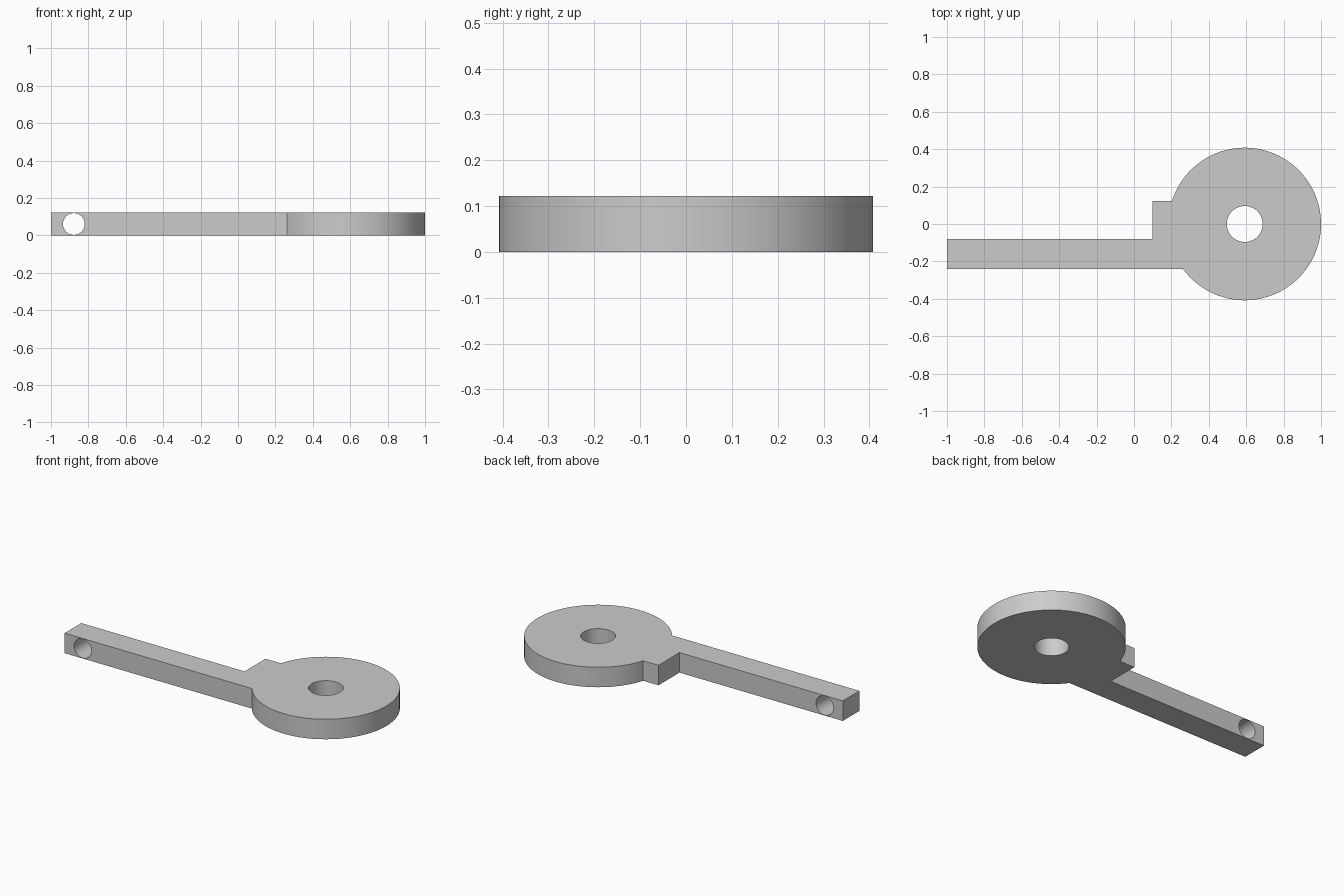
import bpy, bmesh
from math import asin, cos, sin, pi, radians
from mathutils import Vector

if "Cube" in bpy.data.objects:
    bpy.data.objects.remove(bpy.data.objects["Cube"])

HEIGHT = 0.122
CENTRE_X, RADIUS, BORE = 0.592, 0.408, 0.096
ARM_BACK, ARM_FRONT = -0.08, -0.24
TAB_X, TAB_BACK = 0.1, 0.122

grey = bpy.data.materials.new("plain grey")
grey.use_nodes = True
colour = (0.6, 0.6, 0.6, 1)
grey.diffuse_color = colour
grey.node_tree.nodes["Principled BSDF"].inputs["Base Color"].default_value = colour

# Outline: disc arc running from the arm's front edge round to the tab
start = -pi - asin(ARM_FRONT / RADIUS)
end = pi - asin(TAB_BACK / RADIUS)
steps = 90
outline = []
for i in range(steps + 1):
    a = start + (end - start) * i / steps
    outline.append((CENTRE_X + RADIUS * cos(a), RADIUS * sin(a)))
outline += [(TAB_X, TAB_BACK), (TAB_X, ARM_BACK), (-1, ARM_BACK), (-1, ARM_FRONT)]

# Extrude the outline into the lever body
bm = bmesh.new()
base = bm.faces.new([bm.verts.new((x, y, 0)) for x, y in outline])
top = bmesh.ops.extrude_face_region(bm, geom=[base], use_keep_orig=True)
bmesh.ops.translate(bm, vec=Vector((0, 0, HEIGHT)),
                    verts=[g for g in top["geom"] if isinstance(g, bmesh.types.BMVert)])
bmesh.ops.recalc_face_normals(bm, faces=bm.faces)
mesh = bpy.data.meshes.new("lever")
bm.to_mesh(mesh)
bm.free()
mesh.materials.append(grey)
lever = bpy.data.objects.new("lever", mesh)
bpy.context.collection.objects.link(lever)


def drill(name, radius, location, rotation):
    """Cut a round through hole in the lever."""
    bpy.ops.mesh.primitive_cylinder_add(vertices=64, radius=radius, depth=1,
                                        location=location, rotation=rotation)
    cutter = bpy.context.object
    cutter.name = name
    cutter.hide_render = True
    cutter.data.materials.append(grey)
    mod = lever.modifiers.new(name, "BOOLEAN")
    mod.operation = "DIFFERENCE"
    mod.solver = "EXACT"
    mod.object = cutter
    bpy.ops.object.select_all(action="DESELECT")
    lever.select_set(True)
    bpy.context.view_layer.objects.active = lever
    bpy.ops.object.modifier_apply(modifier=name)
    bpy.data.objects.remove(cutter)


# Pivot bore through the disc and cross hole through the arm's end
drill("pivot_bore", BORE, (CENTRE_X, 0, HEIGHT / 2), (0, 0, 0))
drill("cross_hole", 0.058, (-0.878, -0.16, HEIGHT / 2), (pi / 2, 0, 0))

bpy.ops.object.shade_smooth_by_angle(angle=radians(30))
